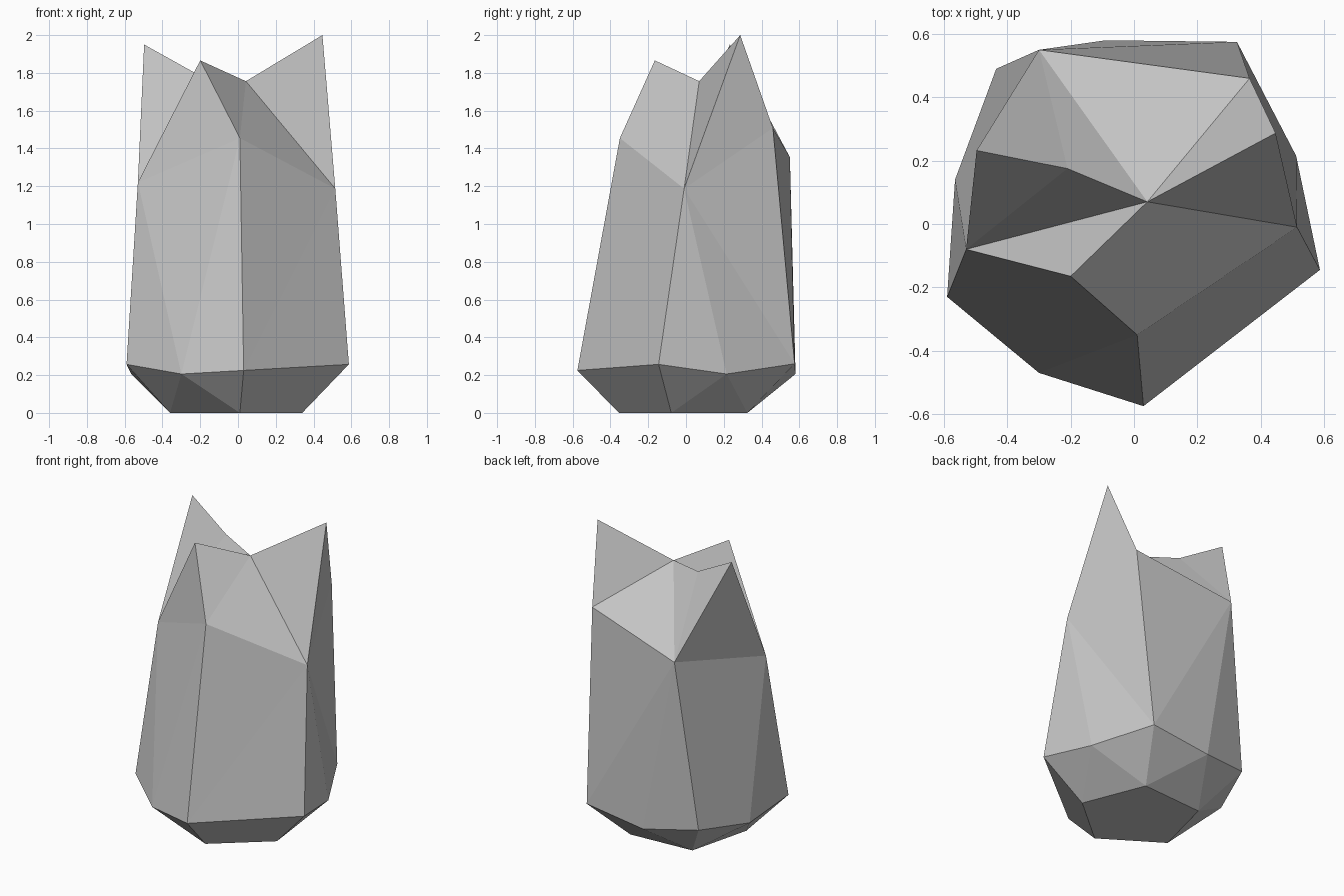
import bpy
import bmesh

cube = bpy.data.objects.get("Cube")
if cube:
    bpy.data.objects.remove(cube, do_unlink=True)

# One plain stone colour
stone = bpy.data.materials.new("grey_stone")
stone.use_nodes = True
grey = (0.55, 0.55, 0.55, 1)
stone.diffuse_color = grey
stone.node_tree.nodes["Principled BSDF"].inputs["Base Color"].default_value = grey

bm = bmesh.new()


def points(*coords):
    return [bm.verts.new(c) for c in coords]


def face(*verts):
    bm.faces.new(verts)


# Flat pentagonal foot, from the front counterclockwise
foot = points((.01, -.355, 0), (.34, -.078, 0), (.18, .325, 0),
              (-.255, .297, 0), (-.36, -.116, 0))

# Flared rim: one corner above each foot point
corner = points((.03, -.575, .225), (.587, -.145, .257), (.325, .575, .26),
                (-.435, .49, .255), (-.59, -.23, .257))

# Rim points halfway along the sides; the front right side has none
middle = [None] + points((.512, .215, .206), (-.09, .58, .206),
                         (-.565, .14, .206), (-.3, -.47, .206))

# Shoulders where the walls end, and the three peaks with the saddle between
front, right, back, left, notch = points(
    (.01, -.35, 1.455), (.515, -.01, 1.187), (-.3, .55, 1.354),
    (-.53, -.08, 1.22), (.365, .46, 1.508))
front_peak, right_peak, left_peak = points(
    (-.2, -.165, 1.866), (.447, .287, 2), (-.497, .232, 1.95))
saddle, dip = points((.042, .07, 1.756), (-.21, .175, 1.79))

# Underside skirt, side by side around the foot
face(*reversed(foot))
for i, mid in enumerate(middle):
    j = (i + 1) % len(foot)
    if mid is None:
        face(foot[i], foot[j], corner[j], corner[i])
    else:
        face(foot[i], mid, corner[i])
        face(foot[i], foot[j], mid)
        face(foot[j], corner[j], mid)

# Tall facets rising from the rim
c0, c1, c2, c3, c4 = corner
_, m1, m2, m3, m4 = middle
for tri in ((c0, right, front), (c0, c1, right),
            (c1, m1, right), (m1, c2, right), (c2, notch, right),
            (c2, back, notch), (c2, m2, back), (m2, c3, back),
            (c3, m3, back), (m3, left, back), (m3, c4, left),
            (c4, m4, left), (m4, front, left), (m4, c0, front)):
    face(*tri)

# Outer faces of the peaks
face(left, front, front_peak)
face(right, notch, right_peak)
face(back, left, left_peak)

# Top facets fanning around the saddle
fan = (front_peak, front, right, right_peak, notch, back, dip, left)
for a, b in zip(fan, fan[1:] + fan[:1]):
    face(saddle, a, b)
face(dip, back, left_peak)
face(dip, left_peak, left)

bmesh.ops.recalc_face_normals(bm, faces=bm.faces)
mesh = bpy.data.meshes.new("standing_rock")
bm.to_mesh(mesh)
bm.free()
mesh.materials.append(stone)
rock = bpy.data.objects.new("standing_rock", mesh)
bpy.context.collection.objects.link(rock)
